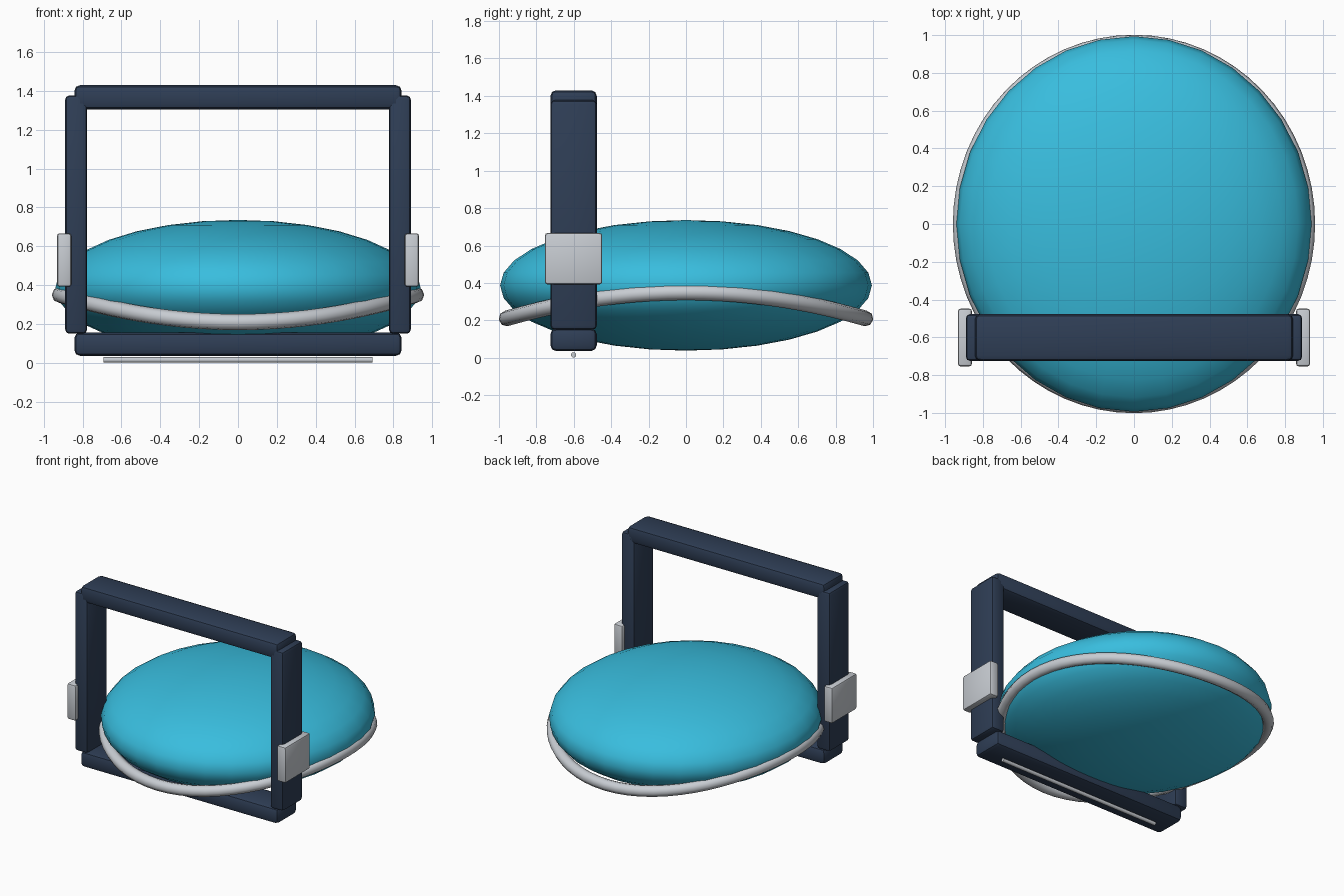
import bpy, math

if "Cube" in bpy.data.objects:
    bpy.data.objects.remove(bpy.data.objects["Cube"])


def material(name, rgb):
    m = bpy.data.materials.new(name)
    m.diffuse_color = (*rgb, 1)
    m.use_nodes = True
    m.node_tree.nodes["Principled BSDF"].inputs["Base Color"].default_value = m.diffuse_color
    return m


TEAL = material("teal", (0.04, 0.51, 0.73))
NAVY = material("navy", (0.028, 0.048, 0.092))
SILVER = material("silver", (0.58, 0.61, 0.65))


def finish(name, mat, angle=35):
    ob = bpy.context.object
    ob.name = name
    ob.data.materials.append(mat)
    bpy.ops.object.shade_smooth_by_angle(angle=math.radians(angle))
    return ob


def box(name, lo, hi, bevel, mat):
    """Box between two corners with rounded edges."""
    bpy.ops.mesh.primitive_cube_add(size=1, location=[(a + b) / 2 for a, b in zip(lo, hi)])
    ob = bpy.context.object
    ob.scale = [b - a for a, b in zip(lo, hi)]
    bpy.ops.object.transform_apply(location=False, rotation=False, scale=True)
    mod = ob.modifiers.new("rounding", "BEVEL")
    mod.width = bevel
    mod.segments = 2
    bpy.ops.object.modifier_apply(modifier=mod.name)
    return finish(name, mat)


# Flattened cushion body
bpy.ops.mesh.primitive_uv_sphere_add(segments=32, ring_count=16, radius=1, location=(0, 0, 0.387))
bpy.context.object.scale = (0.94, 0.994, 0.349)
bpy.ops.object.transform_apply(location=False, rotation=False, scale=True)
finish("cushion", TEAL, 60)

# Saddle-shaped piping: high at the sides, low at front and back
curve = bpy.data.curves.new("piping", "CURVE")
curve.dimensions = "3D"
curve.bevel_depth = 0.042
curve.bevel_resolution = 2
N = 64
path = curve.splines.new("POLY")
path.points.add(N - 1)
path.use_cyclic_u = True
for i, p in enumerate(path.points):
    a = 2 * math.pi * i / N
    p.co = (0.917 * math.cos(a), 0.96 * math.sin(a), 0.28 + 0.07 * math.cos(2 * a), 1)
ring = bpy.data.objects.new("piping", curve)
bpy.context.collection.objects.link(ring)
bpy.context.view_layer.objects.active = ring
bpy.ops.object.select_all(action="DESELECT")
ring.select_set(True)
bpy.ops.object.convert(target="MESH")
finish("piping", SILVER, 60)

# Rectangular frame
Y0, Y1 = -0.725, -0.477
box("top_bar", (-0.843, Y0, 1.305), (0.843, Y1, 1.43), 0.03, NAVY)
box("bottom_bar", (-0.843, Y0, 0.036), (0.843, Y1, 0.156), 0.03, NAVY)
for side, name in ((-1, "left"), (1, "right")):
    x0, x1 = sorted((side * 0.777, side * 0.89))
    box(name + "_post", (x0, Y0, 0.15), (x1, Y1, 1.377), 0.022, NAVY)
    # Clip plate on the outside of each post
    x0, x1 = sorted((side * 0.858, side * 0.932))
    box(name + "_clip", (x0, -0.754, 0.392), (x1, -0.448, 0.667), 0.014, SILVER)

# Thin rod under the frame
bpy.ops.mesh.primitive_cylinder_add(vertices=12, radius=0.014, depth=1.386,
                                    location=(0, -0.601, 0.015), rotation=(0, math.pi / 2, 0))
finish("bottom_rod", SILVER)
